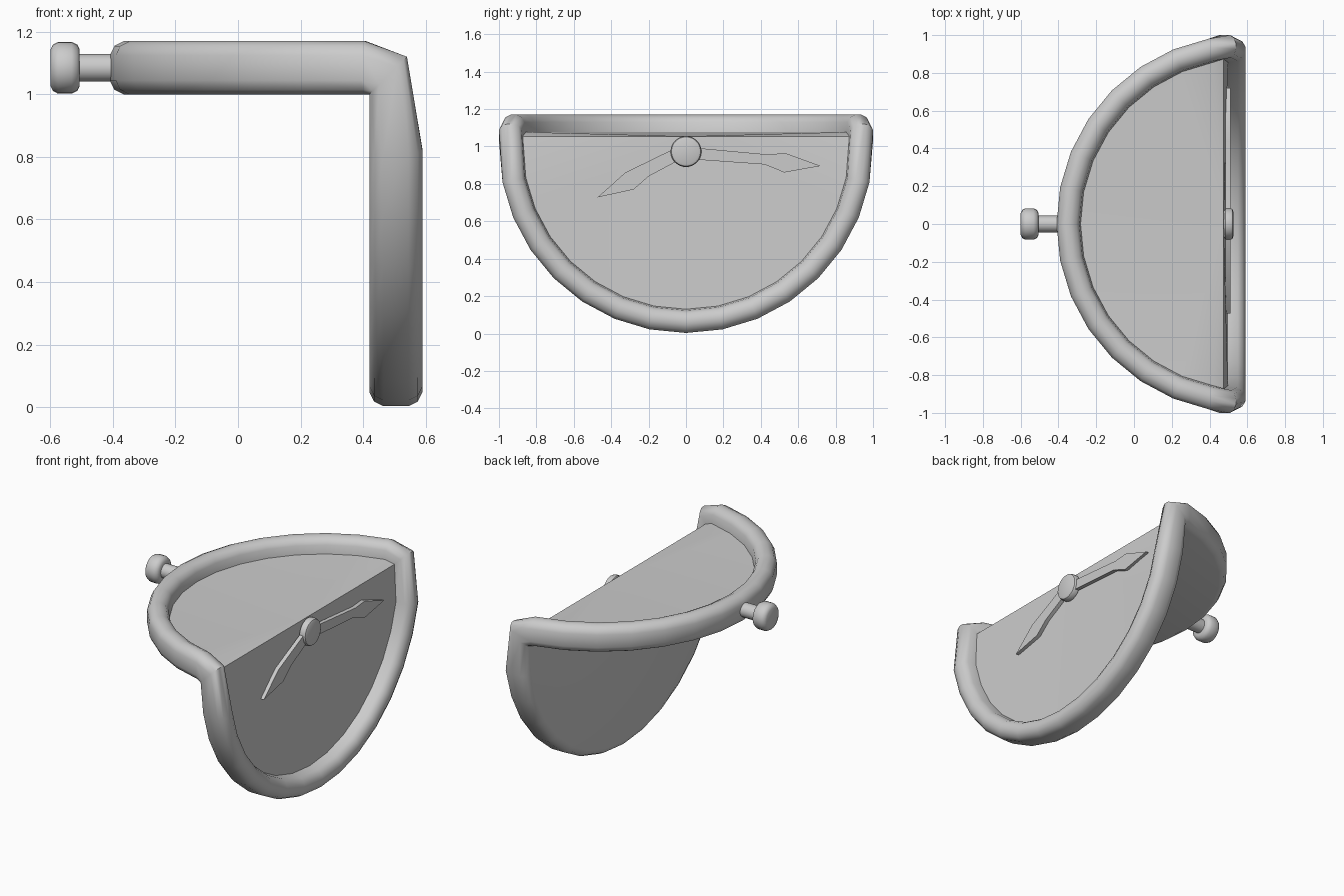
import bpy, bmesh
from math import sin, cos, pi, sqrt, radians

if "Cube" in bpy.data.objects:
    bpy.data.objects.remove(bpy.data.objects["Cube"])

X0, Z0 = 0.59, 1.003      # centres of the horizontal and hanging halves
FX, FZ = 0.42, 1.0        # back corner of the fold
N = 32


def finish(bm, name, angle):
    bmesh.ops.recalc_face_normals(bm, faces=bm.faces)
    me = bpy.data.meshes.new(name)
    bm.to_mesh(me)
    bm.free()
    ob = bpy.data.objects.new(name, me)
    bpy.context.collection.objects.link(ob)
    bpy.ops.object.select_all(action='DESELECT')
    ob.select_set(True)
    bpy.context.view_layer.objects.active = ob
    bpy.ops.object.shade_smooth_by_angle(angle=radians(angle))
    return ob


def bent(r, h, i):
    """Point of a disc (radius r, height h) folded over a square edge."""
    a = 2 * pi * i / N
    s, y = r * cos(a), r * sin(a)
    if abs(cos(a)) < 1e-6:                       # mitred ring on the fold
        return FX + h / sqrt(2), y, FZ + h / sqrt(2)
    if s > 0:                                    # horizontal half
        return X0 - s, y, FZ + h
    return FX + h, y, Z0 + s                     # hanging half


def lathe_x(name, profile, y, z, n=24):
    """Closed solid of revolution along x; profile is (x, radius)."""
    bm = bmesh.new()
    rings = [[bm.verts.new((x, y + r * cos(2 * pi * i / n), z + r * sin(2 * pi * i / n)))
              for i in range(n)] for x, r in profile]
    for a, b in zip(rings, rings[1:]):
        for i in range(n):
            j = (i + 1) % n
            bm.faces.new((a[i], a[j], b[j], b[i]))
    bm.faces.new(rings[0])
    bm.faces.new(rings[-1])
    return finish(bm, name, 40)


def hand(name, outline):
    """Flat pointer extruded off the hanging dial; outline is (y, z)."""
    bm = bmesh.new()
    f = bm.faces.new([bm.verts.new((0.485, y, z)) for y, z in outline])
    ext = bmesh.ops.extrude_face_region(bm, geom=[f])
    moved = [v for v in ext['geom'] if isinstance(v, bmesh.types.BMVert)]
    bmesh.ops.translate(bm, verts=moved, vec=(0.025, 0, 0))
    return finish(bm, name, 30)


# folded case: back plate, rounded rim and recessed dial in one shell
FACE_H = 0.077
profile = [(0.955, 0), (0.985, 0.015), (1.0, 0.045), (1.0, 0.125), (0.985, 0.155),
           (0.955, 0.17), (0.925, 0.17), (0.895, 0.155), (0.88, 0.13), (0.873, FACE_H)]
bm = bmesh.new()
rings = [[bm.verts.new(bent(r, h, i)) for i in range(N)] for r, h in profile]
for a, b in zip(rings, rings[1:]):
    for i in range(N):
        j = (i + 1) % N
        bm.faces.new((a[i], a[j], b[j], b[i]))
for ring, h in ((rings[0], 0), (rings[-1], FACE_H)):
    c = bm.verts.new((FX + h / sqrt(2), 0, FZ + h / sqrt(2)))
    for i in range(N):
        bm.faces.new((c, ring[i], ring[(i + 1) % N]))
finish(bm, "folded_clock_case", 50)

# winding stem and crown
lathe_x("winding_stem", [(-0.53, 0.044), (-0.38, 0.044)], 0, 1.085, 16)
lathe_x("winding_crown", [(-0.6, 0.058), (-0.592, 0.074), (-0.575, 0.083),
                          (-0.532, 0.083), (-0.514, 0.074), (-0.506, 0.058)], 0, 1.085)

# hub and hands
lathe_x("hand_hub", [(0.475, 0.07), (0.485, 0.083), (0.51, 0.083),
                     (0.521, 0.078), (0.526, 0.066)], 0, 0.973)
hand("hour_hand", [(0, 1.0), (-0.08, 0.98), (-0.324, 0.861), (-0.473, 0.728),
                   (-0.28, 0.77), (-0.2, 0.84), (-0.05, 0.92)])
hand("minute_hand", [(0, 0.99), (0.08, 0.99), (0.44, 0.957), (0.53, 0.965),
                     (0.72, 0.896), (0.525, 0.861), (0.42, 0.904), (0.08, 0.928), (0, 0.935)])
